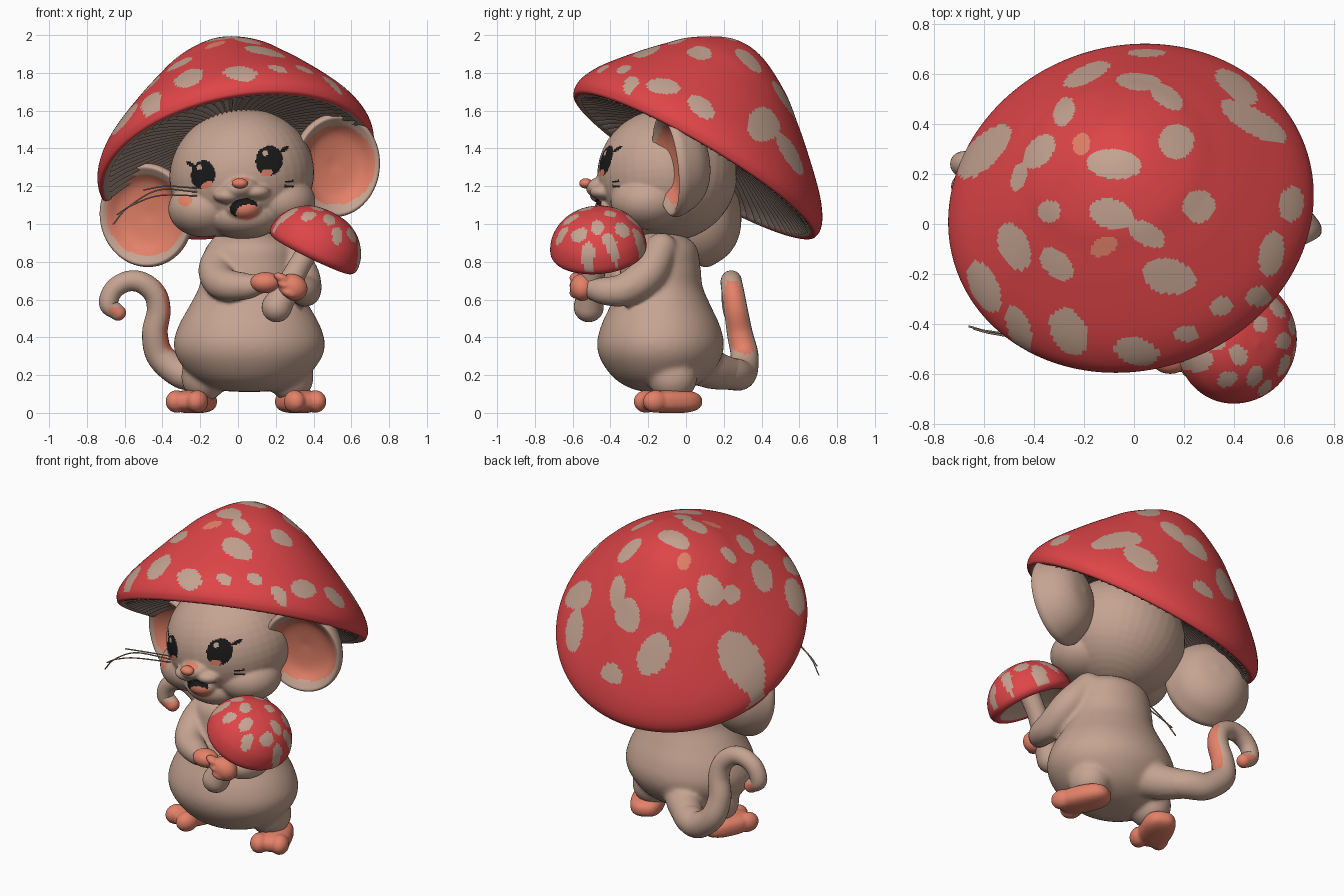
import bpy, bmesh, math
from mathutils import Vector, Matrix

if "Cube" in bpy.data.objects:
    bpy.data.objects.remove(bpy.data.objects["Cube"])

def material(name, rgb):
    m = bpy.data.materials.new(name)
    m.diffuse_color = (*rgb, 1)
    m.use_nodes = True
    m.node_tree.nodes["Principled BSDF"].inputs["Base Color"].default_value = m.diffuse_color
    return m

MATS = [material("taupe fur", (.56, .37, .285)), material("red cap", (.74, .06, .065)),
        material("coral skin", (.77, .22, .14)), material("black", (.01, .01, .01)),
        material("gill brown", (.38, .27, .22))]
FUR, RED, CORAL, BLACK, GILL = range(5)

def spline(pts, n):
    """Catmull-Rom through points of any dimension."""
    p = [Vector(q) for q in pts]
    p = [2 * p[0] - p[1]] + p + [2 * p[-1] - p[-2]]
    out = []
    for a, b, c, d in zip(p, p[1:], p[2:], p[3:]):
        for i in range(n):
            t = i / n
            out.append(.5 * (2 * b + (c - a) * t + (2 * a - 5 * b + 4 * c - d) * t * t
                             + (3 * b - a - 3 * c + d) * t ** 3))
    return out + [p[-2]]

def make(name, bm, col):
    """col is a material number or a rule (centre, normal) -> number."""
    bmesh.ops.remove_doubles(bm, verts=bm.verts, dist=1e-5)
    bmesh.ops.recalc_face_normals(bm, faces=bm.faces)
    bm.normal_update()
    for f in bm.faces:
        f.smooth = True
        f.material_index = col(f.calc_center_median(), f.normal) if callable(col) else col
    me = bpy.data.meshes.new(name)
    bm.to_mesh(me)
    bm.free()
    for m in MATS:
        me.materials.append(m)
    ob = bpy.data.objects.new(name, me)
    bpy.context.collection.objects.link(ob)
    return ob

def fuse(name, parts, voxel, smooth, col):
    """Melt overlapping parts into one smooth skin."""
    bm = bmesh.new()
    for p in parts:
        bm.from_mesh(p.data)
        bpy.data.objects.remove(p)
    ob = make(name + "_raw", bm, FUR)
    r = ob.modifiers.new("melt", 'REMESH')
    r.mode, r.voxel_size = 'VOXEL', voxel
    ob.modifiers.new("soften", 'SMOOTH').iterations = smooth
    out = bmesh.new()
    out.from_mesh(ob.evaluated_get(bpy.context.evaluated_depsgraph_get()).to_mesh())
    bpy.data.objects.remove(ob)
    return make(name, out, col)

def skin(bm, rings):
    vr = [[bm.verts.new(p) for p in r] for r in rings]
    for a, b in zip(vr, vr[1:]):
        for i in range(len(a)):
            j = (i + 1) % len(a)
            bm.faces.new((a[i], a[j], b[j], b[i]))

def frame(centre, axis):
    q = Vector(axis).normalized().to_track_quat('Z', 'Y')
    return Matrix.Translation(centre) @ q.to_matrix().to_4x4()

def lathe(name, prof, M, col, segs=64, n=6, sx=1, sy=1, lean=0, gill=0, under=99):
    """Turned shape; lean pushes the top along local y, gill ridges the rings past 'under'."""
    rings = []
    for k, (r, h) in enumerate(spline(prof, n)):
        r = max(r, 0)
        ring = []
        for i in range(segs):
            a = 2 * math.pi * i / segs
            hh = h + (gill * (1 if i % 3 else -1) if k > under * n and r > .02 else 0)
            ring.append(M @ Vector((r * sx * math.cos(a), r * sy * math.sin(a) + lean * h, hh)))
        rings.append(ring)
    bm = bmesh.new()
    skin(bm, rings)
    return make(name, bm, col)

def blob(name, c, r, col, rot=0, tilt=0, u=40, v=24, power=1):
    """Ellipsoid; power below 1 makes it boxier."""
    M = (Matrix.Translation(c) @ Matrix.Rotation(math.radians(rot), 4, 'Z')
         @ Matrix.Rotation(math.radians(tilt), 4, 'Y') @ Matrix.Diagonal((*r, 1)))
    bm = bmesh.new()
    bmesh.ops.create_uvsphere(bm, u_segments=u, v_segments=v, radius=1)
    for w in bm.verts:
        w.co = M @ Vector([math.copysign(abs(x) ** power, x) for x in w.co])
    return make(name, bm, col)

def tube(name, pts, col, segs=24, n=8):
    """Round-ended tube through (x, y, z, radius) points."""
    s = spline(pts, n)
    P = [v.to_3d() for v in s]
    R = [v[3] for v in s]
    T = [(P[min(i + 1, len(P) - 1)] - P[max(i - 1, 0)]).normalized() for i in range(len(P))]
    caps = [math.pi / 2 * k / 6 for k in range(6)]
    st = [(P[0] - T[0] * R[0] * math.cos(a), R[0] * math.sin(a), T[0]) for a in caps]
    st += list(zip(P, R, T))
    st += [(P[-1] + T[-1] * R[-1] * math.cos(a), R[-1] * math.sin(a), T[-1]) for a in reversed(caps)]
    nrm = T[0].orthogonal()
    rings = []
    for p, r, t in st:
        nrm = (nrm - t * nrm.dot(t)).normalized()
        b = t.cross(nrm)
        rings.append([p + r * (nrm * math.cos(2 * math.pi * i / segs) + b * math.sin(2 * math.pi * i / segs))
                      for i in range(segs)])
    bm = bmesh.new()
    skin(bm, rings)
    return make(name, bm, col)

def inside(u, v, s):
    cx, cy, rx, ry, deg = s
    c, w = math.cos(math.radians(deg)), math.sin(math.radians(deg))
    du, dv = u - cx, v - cy
    return ((du * c + dv * w) / rx) ** 2 + ((dv * c - du * w) / ry) ** 2 < 1

# Big mushroom hat: spots laid out in plan (x, y, radii, angle)
SPOTS = [(-.19, .60, .10, .035, 25), (.02, .57, .09, .035, -5), (.13, .51, .075, .04, -35),
         (.41, .55, .10, .045, -38), (.48, .41, .15, .05, -30), (-.28, .45, .06, .04, 70),
         (.17, .33, .07, .07, 0), (-.08, .24, .11, .06, -5), (-.38, .29, .08, .05, 50),
         (-.46, .19, .06, .03, 75), (-.60, .29, .14, .06, 45), (.26, .07, .065, .065, 0),
         (-.34, .05, .045, .045, 0), (-.48, -.09, .10, .06, -65), (-.09, .04, .09, .06, -15),
         (.05, -.04, .08, .045, -30), (-.31, -.16, .08, .05, -45), (-.60, -.25, .11, .055, -65),
         (-.46, -.42, .10, .045, -70), (-.26, -.43, .10, .07, -60), (.01, -.51, .09, .055, -15),
         (.14, -.21, .11, .07, -15), (.21, -.44, .05, .032, 0), (.35, -.33, .045, .04, 0),
         (.55, -.12, .09, .05, 80), (.50, -.29, .05, .04, 0), (.63, .08, .07, .05, 80),
         (.05, .685, .08, .015, 0)]
PINK_SPOTS = [(-.21, .32, .045, .035, 80), (-.12, -.09, .06, .035, 25)]
hat_axis = Vector((-.17, .5, .85)).normalized()
hat_frame = frame((-.01, .055, 1.33), hat_axis)
hat_inv = hat_frame.inverted()

def hat_rule(c, n):
    if n.dot(hat_axis) < -.05:
        p = hat_inv @ c
        return GILL if p.to_2d().length < .715 else RED
    if any(inside(c.x, c.y, s) for s in SPOTS):
        return FUR
    return CORAL if any(inside(c.x, c.y, s) for s in PINK_SPOTS) else RED

lathe("hat", [(0, .675), (.1, .655), (.2, .61), (.325, .53), (.42, .445), (.51, .36), (.635, .23),
              (.71, .14), (.755, .06), (.762, 0), (.73, -.025), (.6, .03), (.3, .12), (0, .15)],
      hat_frame, hat_rule, segs=240, n=12, sx=.97, sy=.985, lean=.13, gill=.012, under=10.3)

# Face paint, seen from the front (material, x, z, radii, angle)
PAINT = [(BLACK, -.185, 1.26, .064, .076, -10), (BLACK, .165, 1.335, .072, .08, -10),
         (FUR, -.205, 1.3, .014, .016, 0), (FUR, .145, 1.375, .015, .016, 0),
         (CORAL, -.165, 1.205, .034, .018, 25), (CORAL, .15, 1.27, .034, .018, 10),
         (CORAL, -.28, 1.125, .04, .03, 0), (BLACK, .27, 1.225, .03, .006, 10),
         (BLACK, .27, 1.2, .03, .006, -5), (BLACK, .245, 1.395, .03, .01, 35),
         (BLACK, -.25, 1.315, .03, .01, -35), (BLACK, .03, 1.085, .075, .05, 8),
         (CORAL, .05, 1.062, .062, .042, 10), (CORAL, .01, 1.23, .05, .02, 0)]

def face_rule(c, n):
    m = FUR
    if c.y < -.25:
        for p in PAINT:
            if inside(c.x, c.z, p[1:]):
                m = p[0]
    return m

# Head with cheeks, muzzle and jaw melted together
fuse("head", [blob("skull", (.02, -.1, 1.26), (.385, .37, .35), FUR, tilt=-12),
              blob("cheek", (-.18, -.2, 1.08), (.19, .2, .15), FUR),
              blob("cheek", (.21, -.2, 1.12), (.2, .2, .15), FUR),
              blob("chin", (.03, -.24, 1.04), (.2, .2, .12), FUR),
              blob("bridge", (.01, -.43, 1.19), (.10, .10, .06), FUR, tilt=-12),
              blob("lobe", (-.05, -.435, 1.15), (.08, .075, .042), FUR),
              blob("lobe", (.09, -.435, 1.17), (.08, .075, .042), FUR),
              blob("jaw", (.03, -.4, 1.085), (.095, .085, .065), FUR)], .0085, 8, face_rule)
blob("nose", (.01, -.53, 1.215), (.042, .035, .027), CORAL)

# Ears: cups with coral insides
def ear(name, c, axis, sx, sy):
    a, c = Vector(axis).normalized(), Vector(c)
    def rule(p, n):
        d = p - c
        return CORAL if n.dot(a) > 0 and (d - a * d.dot(a)).length < .205 * (sx + sy) / 2 else FUR
    lathe(name, [(0, -.17), (.12, -.15), (.2, -.09), (.245, 0), (.25, .04), (.235, .06),
                 (.205, .04), (.14, -.01), (0, -.03)], frame(c, a), rule, sx=sx, sy=sy)

ear("ear_right", (.51, -.05, 1.315), (.3, -1, -.12), .96, 1.1)
ear("ear_left", (-.475, .11, 1.05), (-.32, -.95, -.1), 1.03, 1.1)

# Whiskers
for pts in ([(-.22, -.38, 1.17), (-.42, -.44, 1.18), (-.58, -.43, 1.09), (-.66, -.41, 1.0)],
            [(-.22, -.38, 1.15), (-.42, -.45, 1.15), (-.56, -.44, 1.1), (-.64, -.42, 1.05)],
            [(-.22, -.38, 1.19), (-.38, -.44, 1.2), (-.5, -.43, 1.18)]):
    tube("whisker", [(*p, .004) for p in pts], GILL, segs=6)

# Body: pear-shaped trunk, legs and arms melted together; tail with coral inner side and tip
def tail_rule(c, n):
    if c.x < -.56 and c.z < .56:
        return CORAL if n.x > -.2 else FUR
    return CORAL if n.x > .6 and .25 < c.z < .7 and -.5 < c.x else FUR

trunk = lathe("trunk", [(0, .11), (.15, .12), (.28, .175), (.37, .27), (.4, .36), (.375, .46), (.315, .57),
                        (.265, .67), (.25, .78), (.21, .9), (0, 1.0)],
              Matrix.Translation((.06, -.135, 0)), FUR, sy=.84)
legs = [blob("leg", (x, -.07, .19), (.12, .13, .13), FUR) for x in (-.18, .28)]
arms = [tube("arm", [(-.07, -.15, .87, .085), (-.115, -.25, .76, .095), (-.08, -.38, .685, .088),
                     (.04, -.47, .67, .072), (.11, -.51, .68, .055)], FUR),
        tube("arm", [(.24, -.13, .87, .085), (.33, -.2, .74, .095), (.355, -.32, .655, .088),
                     (.345, -.43, .645, .075), (.3, -.51, .66, .055)], FUR)]
root = tube("tail_root", [(.03, .0, .3, .13), (-.09, .14, .23, .105), (-.2, .25, .205, .083)], FUR)
fuse("body", [trunk, root] + legs + arms, .013, 10, FUR)
tube("tail", [(-.1, .17, .215, .08), (-.2, .25, .205, .085), (-.3, .295, .21, .08), (-.41, .31, .3, .074),
              (-.44, .285, .42, .068), (-.42, .265, .54, .063), (-.44, .25, .63, .06),
              (-.51, .24, .69, .057), (-.59, .24, .695, .054), (-.66, .24, .65, .052),
              (-.685, .24, .575, .05), (-.635, .24, .53, .042)], tail_rule)

# Feet
for side, s, x in (("left", -1, -.235), ("right", 1, .32)):
    fuse("foot_" + side, [blob("sole", (x, -.075, .06), (.1, .165, .062), CORAL, rot=s * 25, power=.75)]
         + [blob("toe", (x + s * .035 + k * .055, -.185 + k * s * .025, .06), (.055, .07, .06), CORAL, rot=s * 25)
            for k in (-1, 1)], .009, 5, CORAL)

# Hands
blob("hand_left", (.145, -.535, .69), (.08, .065, .055), CORAL)
fuse("hand_right", [blob("palm", (.29, -.55, .665), (.08, .065, .07), CORAL, tilt=25)]
     + [blob("finger", (.23 + k * .02, -.585, .715 - k * .04), (.045, .032, .024), CORAL, tilt=25)
        for k in range(3)], .008, 4, CORAL)

# Held mushroom
tube("held_stem", [(.205, -.515, .56, .08), (.27, -.5, .68, .065), (.33, -.48, .79, .058), (.41, -.47, .92, .06)], FUR)
held_axis = Vector((.43, -.08, .88)).normalized()
held_frame = frame((.41, -.465, .885), held_axis)
held_inv = held_frame.inverted()
HELD_SPOTS = [(.02 + (.06 + .045 * math.sqrt(i)) * math.cos(i * 2.4), (.06 + .045 * math.sqrt(i)) * math.sin(i * 2.4),
               .046 if i % 3 else .035, .034, i * 50) for i in range(16)]

def held_rule(c, n):
    p = held_inv @ c
    if n.dot(held_axis) < -.3:
        return FUR if p.to_2d().length < .2 else RED
    return FUR if any(inside(p.x, p.y, s) for s in HELD_SPOTS) else RED

lathe("held_cap", [(0, .2), (.1, .185), (.18, .14), (.235, .07), (.255, 0), (.248, -.04), (.215, -.055),
                   (.15, -.02), (0, .02)], held_frame, held_rule, segs=96, n=8)
